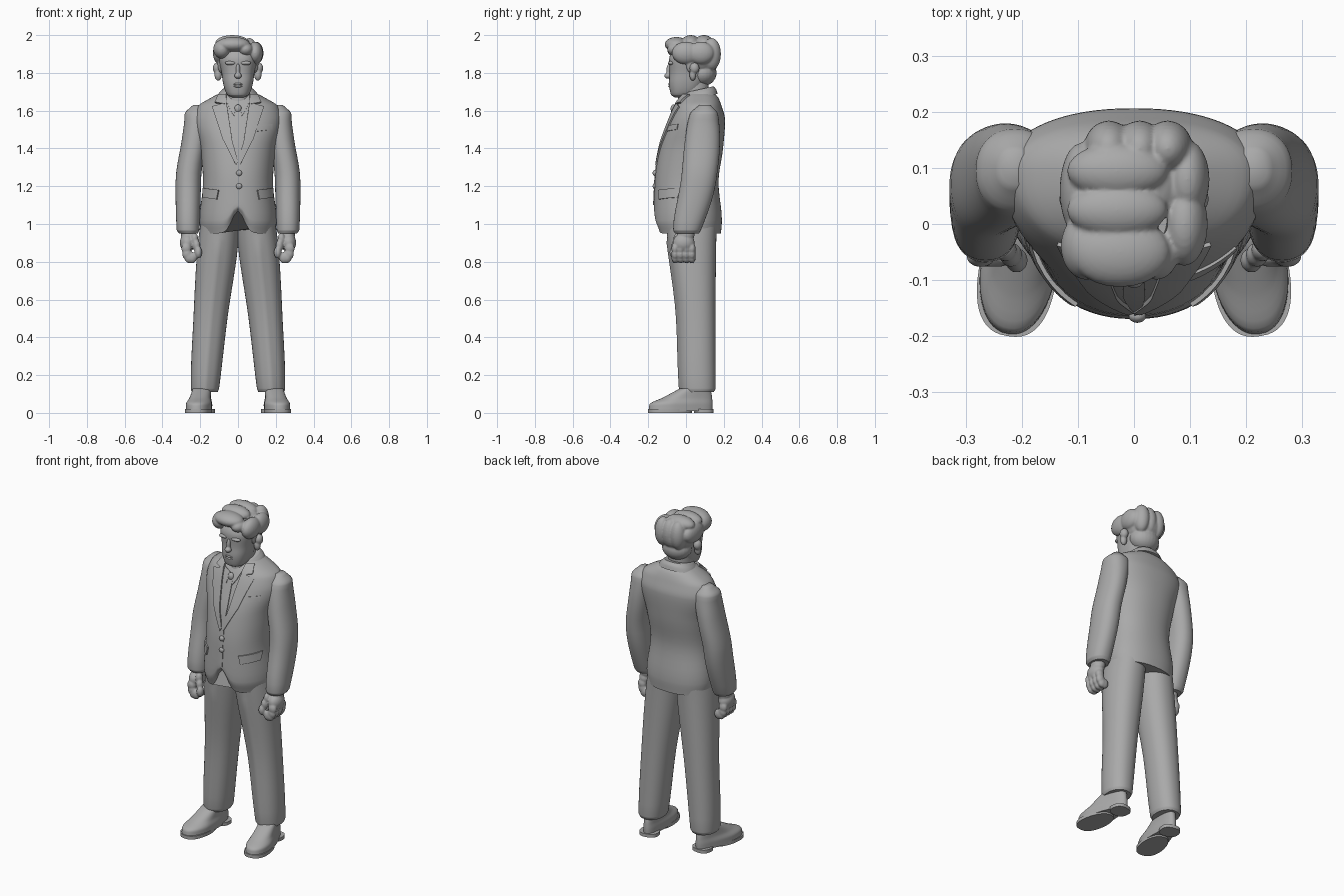
import bpy, bmesh, math
from mathutils import Vector, Matrix
from mathutils.bvhtree import BVHTree

if "Cube" in bpy.data.objects:
    bpy.data.objects.remove(bpy.data.objects["Cube"])

GREY = (.4, .4, .4, 1)
material = bpy.data.materials.new("plain grey")
material.use_nodes = True
material.diffuse_color = GREY
material.node_tree.nodes["Principled BSDF"].inputs["Base Color"].default_value = GREY


def finish(name, bm, mirror=False):
    """Turn a bmesh into a smooth shaded object, mirrored across x if asked."""
    bmesh.ops.recalc_face_normals(bm, faces=bm.faces[:])
    mesh = bpy.data.meshes.new(name)
    bm.to_mesh(mesh)
    bm.free()
    mesh.materials.append(material)
    mesh.shade_smooth()
    mesh.set_sharp_from_angle(angle=math.radians(50))
    part = bpy.data.objects.new(name, mesh)
    bpy.context.collection.objects.link(part)
    if mirror:
        part.modifiers.new("Mirror", 'MIRROR')
    return part


def ring(z, half, front, back, x=0):
    """One level cross-section: height, half width, front y, back y, centre x."""
    return Vector((z, half, front, back, x))


def smooth_rings(rings, steps=5):
    """Resample a stack of rings with a monotone cubic, so that nothing bulges."""
    secants = [[(q - p) / (b[0] - a[0]) for p, q in zip(a, b)] for a, b in zip(rings, rings[1:])]
    slopes = [secants[0]]
    for before, after in zip(secants, secants[1:]):
        slopes.append([2 * p * q / (p + q) if p * q > 0 else 0 for p, q in zip(before, after)])
    slopes.append(secants[-1])
    for a, b, slope_a, slope_b in zip(rings, rings[1:], slopes, slopes[1:]):
        rise = b[0] - a[0]
        for step in range(steps):
            t = step / steps
            ease = t * t * (3 - 2 * t)
            leave, arrive = t * (1 - t) ** 2 * rise, t * t * (t - 1) * rise
            yield [p + (q - p) * ease + m * leave + n * arrive
                   for p, q, m, n in zip(a, b, slope_a, slope_b)]
    yield rings[-1]


def loft(name, *rings, sides=48, power=2.2, widest=.5, mirror=False, warp=None):
    """Skin a stack of rounded cross-sections and cap both ends."""
    def bend(wave):
        return math.copysign(abs(wave) ** (2 / power), wave)

    bm = bmesh.new()
    loops = []
    for z, half, front, back, centre in smooth_rings(rings):
        middle = front + widest * (back - front)
        loop = []
        for side in range(sides):
            turn = math.tau * side / sides
            depth = bend(math.sin(turn))
            y = middle + depth * (back - middle if depth > 0 else middle - front)
            point = Vector((centre + half * bend(math.cos(turn)), y, z))
            loop.append(bm.verts.new(warp(point, centre) if warp else point))
        loops.append(loop)
    for low, high in zip(loops, loops[1:]):
        for k in range(sides):
            bm.faces.new((low[k - 1], low[k], high[k], high[k - 1]))
    bm.faces.new(loops[0])
    bm.faces.new(loops[-1])
    return finish(name, bm, mirror)


def ball(x, y, z, wide, deep, tall):
    return Matrix.Translation((x, y, z)) @ Matrix.Diagonal((wide, deep, tall, 1))


def blob(name, *balls, voxel=.005, mirror=False):
    """Fuse ellipsoids into one softly sculpted form."""
    bm = bmesh.new()
    for matrix in balls:
        bmesh.ops.create_uvsphere(bm, u_segments=24, v_segments=16, radius=1, matrix=matrix)
    part = finish(name, bm)
    fuse = part.modifiers.new("Fuse", 'REMESH')
    fuse.mode, fuse.voxel_size, fuse.use_smooth_shade = 'VOXEL', voxel, True
    part.modifiers.new("Soften", 'SMOOTH').iterations = 3
    if mirror:
        part.modifiers.new("Mirror", 'MIRROR')


# Jacket body, cut away at the centre of the front hem
def cutaway(point, centre):
    if point.y < 0 and point.z < 1.15:
        point.z += .6 * (1.15 - point.z) * math.exp(-(point.x / .045) ** 2)
    return point


jacket = loft(
    "jacket_body",
    ring(z=.95, half=.195, front=-.15, back=.185),
    ring(z=1.02, half=.205, front=-.17, back=.19),
    ring(z=1.22, half=.185, front=-.165, back=.172),
    ring(z=1.4, half=.2, front=-.14, back=.196),
    ring(z=1.55, half=.235, front=-.09, back=.207),
    ring(z=1.62, half=.215, front=-.06, back=.19),
    ring(z=1.67, half=.14, front=-.03, back=.17),
    ring(z=1.7, half=.08, front=0, back=.14),
    sides=72, widest=.6, warp=cutaway)
surface = BVHTree.FromPolygons([v.co for v in jacket.data.vertices],
                               [p.vertices[:] for p in jacket.data.polygons])


def along(edge, t):
    place = t * (len(edge) - 1)
    index = min(int(place), len(edge) - 2)
    return Vector(edge[index]).lerp(Vector(edge[index + 1]), place - index)


def panel(name, inner, outer, lift=.008, mirror=False, across=6, down=24):
    """Raised cloth panel between two (x, z) edges, wrapped on the jacket front."""
    bm = bmesh.new()
    rows = []
    for j in range(-1, down + 2):
        row = []
        for i in range(-1, across + 2):
            u, v = max(0, min(across, i)) / across, max(0, min(down, j)) / down
            spot = along(inner, v).lerp(along(outer, v), u)
            hit, normal, *_ = surface.ray_cast(Vector((spot.x, -1, spot.y)), Vector((0, 1, 0)))
            rim = i in (-1, across + 1) or j in (-1, down + 1)
            row.append(bm.verts.new(hit + normal * (-lift if rim else lift)))
        rows.append(row)
    for low, high in zip(rows, rows[1:]):
        for i in range(across + 2):
            bm.faces.new((low[i], low[i + 1], high[i + 1], high[i]))
    finish(name, bm, mirror)


# Jacket front, shirt and tie
panel("lapel", [(.06, 1.64), (.03, 1.44), (0, 1.33)], [(.135, 1.62), (.08, 1.45), (.01, 1.31)], mirror=True)
panel("upper_collar", [(.06, 1.68), (.06, 1.63)], [(.1, 1.68), (.12, 1.64)], lift=.011, mirror=True)
panel("front_edge", [(0, 1.33), (0, 1.1)], [(.014, 1.32), (.014, 1.1)], lift=.004)
panel("pocket_flap", [(.1, 1.18), (.11, 1.13)], [(.18, 1.19), (.18, 1.14)], mirror=True)
panel("breast_pocket", [(.1, 1.52), (.1, 1.49)], [(.18, 1.53), (.18, 1.5)], lift=.005)
panel("shirt_collar", [(.01, 1.63), (.02, 1.57)], [(.06, 1.65), (.04, 1.6)], lift=.006, mirror=True)
panel("tie", [(-.016, 1.6), (-.02, 1.45), (0, 1.32)], [(.016, 1.6), (.02, 1.45), (.01, 1.32)], lift=.005)
blob("tie_knot", ball(x=0, y=-.066, z=1.61, wide=.02, deep=.016, tall=.024))
for name, height in (("upper_button", 1.27), ("lower_button", 1.2)):
    blob(name, ball(x=.006, y=-.165, z=height, wide=.016, deep=.012, tall=.016), voxel=.003)


# Jacket collar, rising towards the back of the neck
def lean(point, centre):
    point.z += .22 * (point.y - .06)
    return point


loft("back_collar",
     ring(z=1.665, half=.115, front=-.025, back=.168),
     ring(z=1.69, half=.1, front=-.02, back=.16),
     ring(z=1.71, half=.08, front=-.01, back=.145), warp=lean)
loft("neck",
     ring(z=1.6, half=.07, front=-.05, back=.12),
     ring(z=1.76, half=.065, front=-.03, back=.12))

# Sleeves
loft("sleeve",
     ring(z=.95, half=.05, front=-.058, back=.068, x=.262),
     ring(z=.97, half=.06, front=-.068, back=.08, x=.265),
     ring(z=1.23, half=.067, front=-.027, back=.16, x=.263),
     ring(z=1.45, half=.067, front=-.005, back=.18, x=.23),
     ring(z=1.58, half=.07, front=.02, back=.17, x=.213),
     ring(z=1.63, half=.025, front=.07, back=.13, x=.213), mirror=True)

# Hands, with four curled fingers and a thumb
hand = [ball(x=.262, y=0, z=.945, wide=.04, deep=.045, tall=.05),
        ball(x=.268, y=-.012, z=.9, wide=.04, deep=.058, tall=.05)]
for finger in range(4):
    for joint in range(4):
        curl = math.radians(35 * joint)
        hand.append(ball(x=.25 + .024 * math.cos(curl), y=.03 * finger - .058, z=.87 - .05 * math.sin(curl),
                         wide=.026, deep=.019, tall=.03))
for joint in range(3):
    hand.append(ball(x=.23 - .01 * joint, y=-.045 - .01 * joint, z=.92 - .035 * joint,
                     wide=.02, deep=.022, tall=.032))
blob("hand", *hand, mirror=True)


# Trousers, with a pressed crease down the front
def crease(point, centre):
    if point.y < .05 and point.z < .9:
        point.y -= .008 * max(0, 1 - abs(point.x - centre) / .03)
    return point


loft("trouser_leg",
     ring(z=.11, half=.068, front=-.02, back=.147, x=.176),
     ring(z=.13, half=.075, front=-.03, back=.156, x=.175),
     ring(z=.5, half=.09, front=-.045, back=.156, x=.146),
     ring(z=.9, half=.107, front=-.095, back=.16, x=.105),
     ring(z=1.06, half=.1, front=-.115, back=.165, x=.09), mirror=True, warp=crease)

# Shoes, turned outwards and narrower at the heel
outward = Matrix.Translation((.194, 0, 0)) @ Matrix.Rotation(math.radians(9), 4, 'Z')


def splay(point, centre):
    point.x *= 1 - .2 * max(0, min(1, (point.y + .08) / .15))
    return outward @ point


loft("shoe_upper",
     ring(z=.01, half=.068, front=-.2, back=.14),
     ring(z=.045, half=.068, front=-.195, back=.142),
     ring(z=.08, half=.058, front=-.125, back=.14),
     ring(z=.13, half=.055, front=-.03, back=.13), widest=.38, mirror=True, warp=splay)
for name, toe, end in (("shoe_sole", -.203, .03), ("shoe_heel", .045, .146)):
    loft(name, ring(z=0, half=.07, front=toe, back=end),
         ring(z=.02, half=.07, front=toe, back=end), power=2.5, mirror=True, warp=splay)

# Head and face
loft("head",
     ring(z=1.67, half=.03, front=-.06, back=0),
     ring(z=1.685, half=.058, front=-.08, back=.05),
     ring(z=1.75, half=.08, front=-.09, back=.1),
     ring(z=1.8, half=.087, front=-.087, back=.12),
     ring(z=1.87, half=.1, front=-.09, back=.15),
     ring(z=1.95, half=.06, front=-.05, back=.1), power=2.5)
blob("nose", ball(x=0, y=-.096, z=1.785, wide=.02, deep=.019, tall=.016),
     ball(x=0, y=-.088, z=1.815, wide=.012, deep=.016, tall=.035), voxel=.004)
blob("brow", ball(x=.04, y=-.079, z=1.852, wide=.032, deep=.017, tall=.011), voxel=.004, mirror=True)
for name, height in (("upper_lip", 1.741), ("lower_lip", 1.729)):
    blob(name, ball(x=0, y=-.084, z=height, wide=.026, deep=.011, tall=.007), voxel=.003)
blob("ear", ball(x=.11, y=.045, z=1.825, wide=.024, deep=.026, tall=.03),
     ball(x=.105, y=.036, z=1.79, wide=.02, deep=.018, tall=.032), mirror=True)

# Swept hair: back of the head, quiff, side locks, then rows over the crown and nape
hair = [ball(x=0, y=.07, z=1.88, wide=.11, deep=.11, tall=.095),
        ball(x=0, y=.088, z=1.8, wide=.088, deep=.074, tall=.07),
        ball(x=-.025, y=-.05, z=1.95, wide=.09, deep=.063, tall=.04),
        ball(x=-.085, y=-.04, z=1.925, wide=.046, deep=.06, tall=.05),
        ball(x=.04, y=-.05, z=1.925, wide=.04, deep=.05, tall=.035),
        ball(x=.09, y=0, z=1.905, wide=.042, deep=.075, tall=.06),
        ball(x=.095, y=.08, z=1.905, wide=.04, deep=.07, tall=.06),
        ball(x=-.095, y=.06, z=1.905, wide=.038, deep=.085, tall=.06)]
for y in (.025, .095):
    hair.append(ball(x=-.03, y=y, z=1.96, wide=.09, deep=.05, tall=.04))
for x in (-.045, .01, .06):
    hair.append(ball(x=x, y=.135, z=1.9, wide=.045, deep=.05, tall=.085))
for x in (-.09, .09):
    hair.append(ball(x=x, y=.025, z=1.85, wide=.018, deep=.026, tall=.05))
blob("hair", *hair)
